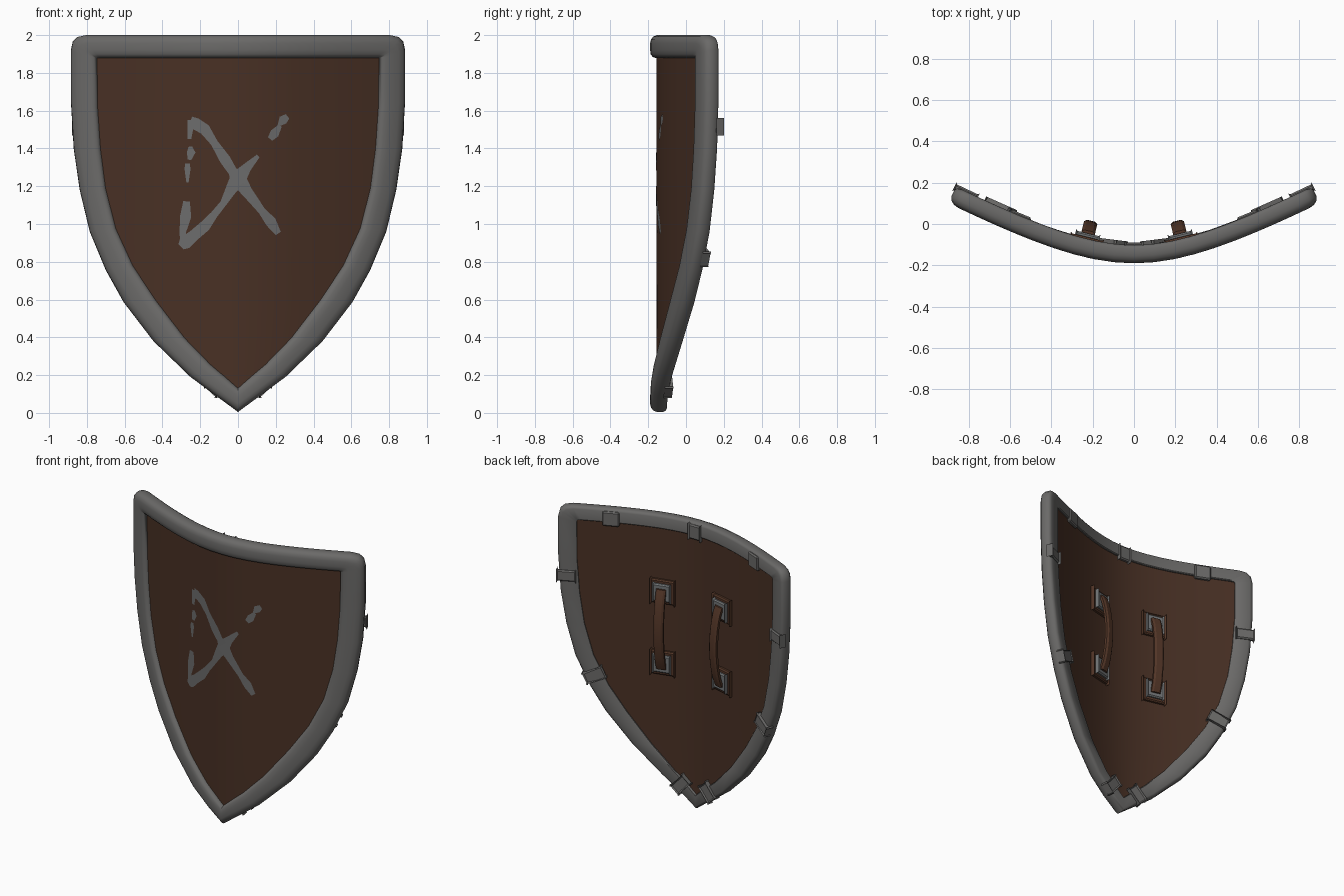
import bpy, bmesh, math
from mathutils import Vector

if "Cube" in bpy.data.objects:
    bpy.data.objects.remove(bpy.data.objects["Cube"])


def material(name, r, g, b):
    m = bpy.data.materials.new(name)
    m.diffuse_color = (r, g, b, 1)
    m.use_nodes = True
    m.node_tree.nodes["Principled BSDF"].inputs["Base Color"].default_value = m.diffuse_color
    return m


STEEL = material("grey steel", 0.145, 0.142, 0.138)
WOOD = material("dark brown wood", 0.066, 0.030, 0.018)
LEATHER = material("brown leather", 0.085, 0.036, 0.020)
PLATE = material("pale steel", 0.17, 0.18, 0.185)
PAINT = material("grey paint", 0.15, 0.15, 0.15)

A, B = 0.55, 0.5  # bend of the shield


def frame(x):
    """Surface point y, sideways tangent and backward normal at x."""
    r = math.sqrt(x * x + B * B)
    k = A * x / r
    t = Vector((1, k, 0)).normalized()
    return -0.19 + A * (r - B), t, Vector((-t.y, t.x, 0))


def bend(x, z, d):
    y, t, n = frame(x)
    return Vector((x, y, z)) + n * d


def finish(name, bm, mat, angle=35, recalc=True):
    bmesh.ops.remove_doubles(bm, verts=bm.verts, dist=1e-5)
    if recalc:
        bmesh.ops.recalc_face_normals(bm, faces=bm.faces)
    me = bpy.data.meshes.new(name)
    bm.to_mesh(me)
    bm.free()
    ob = bpy.data.objects.new(name, me)
    bpy.context.collection.objects.link(ob)
    me.materials.append(mat)
    bpy.ops.object.select_all(action='DESELECT')
    ob.select_set(True)
    bpy.context.view_layer.objects.active = ob
    bpy.ops.object.shade_smooth_by_angle(angle=math.radians(angle))
    return ob


def block(name, x, z, d0, d1, w, h, mat, ang=0, bevel=0.008):
    """Bevelled block lying on the bent surface between depths d0 and d1."""
    y, t, n = frame(x)
    u = t * math.cos(ang) + Vector((0, 0, math.sin(ang)))
    v = -t * math.sin(ang) + Vector((0, 0, math.cos(ang)))
    c = bend(x, z, (d0 + d1) / 2)
    bm = bmesh.new()
    bmesh.ops.create_cube(bm, size=1)
    for p in bm.verts:
        p.co = c + u * (p.co.x * w) + v * (p.co.y * h) + n * (p.co.z * (d1 - d0))
    bmesh.ops.bevel(bm, geom=bm.edges[:], offset=bevel, segments=1, affect='EDGES')
    return finish(name, bm, mat, 30)


# half outline, top centre to bottom tip: outer and inner edge of the rim
top = [0, 0.1, 0.2, 0.3, 0.4, 0.5, 0.6, 0.7]
outer = [(x, 2.0) for x in top] + [
    (0.82, 2.0), (0.865, 1.99), (0.89, 1.965), (0.9, 1.92), (0.9, 1.65), (0.885, 1.4),
    (0.853, 1.18), (0.80, 0.96), (0.715, 0.757), (0.62, 0.587), (0.46, 0.38),
    (0.26, 0.19), (0.12, 0.09), (0, 0.005)]
inner = [(x * 0.93, 1.88) for x in top] + [
    (0.74, 1.88), (0.76, 1.88), (0.76, 1.88), (0.76, 1.88), (0.757, 1.62), (0.742, 1.4),
    (0.715, 1.19), (0.66, 0.975), (0.57, 0.78), (0.45, 0.60), (0.29, 0.395),
    (0.15, 0.255), (0.07, 0.19), (0, 0.13)]


def across(i, t):
    (a, b), (c, d) = outer[i], inner[i]
    return a + (c - a) * t, b + (d - b) * t


# rim: rounded cross-section (t across rim, depth) swept round the outline
section = [(1, 0.045), (1, 0.025), (0.95, 0.012), (0.84, 0.003), (0.65, 0), (0.35, 0),
           (0.18, 0.005), (0.07, 0.016), (0.0, 0.035), (0.0, 0.07), (0.05, 0.082),
           (0.14, 0.088), (0.74, 0.088), (0.78, 0.083), (0.78, 0.05)]
n = len(outer)
stations = [(i, 1) for i in range(n)] + [(i, -1) for i in range(n - 2, 0, -1)]
bm = bmesh.new()
rings = []
for i, s in stations:
    ring = []
    for t, d in section:
        x, z = across(i, t)
        p = bend(x, z, d)
        ring.append(bm.verts.new((p.x * s, p.y, p.z)))
    rings.append(ring)
for a, b in zip(rings, rings[1:] + rings[:1]):
    for j in range(len(section)):
        k = (j + 1) % len(section)
        bm.faces.new((a[j], a[k], b[k], b[j]))
finish("rim", bm, STEEL, 40)

# wooden board: front and back bent sheets whose edges hide inside the rim
bm = bmesh.new()
COLS = 24
rows = [across(i, 0.6) for i in range(8, n)]
for d in (0.033, 0.074):
    grid = [[bm.verts.new(bend(x * (2 * c / COLS - 1), z, d)) for c in range(COLS + 1)]
            for x, z in rows]
    for a, b in zip(grid, grid[1:]):
        for c in range(COLS):
            f = bm.faces.new((a[c], a[c + 1], b[c + 1], b[c]))
            f.normal_update()
            if (f.normal.y > 0) != (d > 0.05):
                f.normal_flip()
finish("board", bm, WOOD, 40, recalc=False)

# worn painted cross: strokes of (x, z, half width) in hundredths
strokes = [
    [(-31, 88, 2), (-29, 90, 3.6), (-24, 94, 3), (-18, 99, 3), (-13, 105, 2), (-8, 111, 1.8),
     (-4, 118, 3), (0, 124, 4.5), (5, 130, 2.5), (11, 136, 1)],
    [(-26, 154, 3), (-23, 153, 3.2), (-18, 150, 3), (-13, 143, 2), (-7, 134, 3), (-3, 128, 2.5),
     (0, 124, 4.5), (5, 117, 3), (13, 107, 2), (18, 101, 3), (22, 95, 1.6)],
    [(-28, 112, 1.8), (-28.5, 104, 3), (-30, 96, 1.8), (-30, 89, 1.5)],
    [(-25.5, 155, 2), (-26.5, 145, 1)],
    [(-26, 141, 1), (-25.5, 138, 2.3), (-26.5, 134, 1)],
    [(-27.5, 132, 1.3), (-27.5, 129, 1.6), (-27.5, 122, 0.6)],
    [(17.5, 145, 1.5), (20, 148, 2.5), (23, 152, 1)],
    [(22, 152, 0.5), (24.5, 155, 2.5), (27, 157, 1.5)]]
bm = bmesh.new()
for s in strokes:
    pairs = []
    for i, (x, z, w) in enumerate(s):
        a, b = s[max(i - 1, 0)], s[min(i + 1, len(s) - 1)]
        side = Vector((a[1] - b[1], b[0] - a[0])).normalized() * w
        pairs.append([bm.verts.new(bend((x + side.x * q) / 100, (z + side.y * q) / 100, 0.030))
                      for q in (1, -1)])
    for a, b in zip(pairs, pairs[1:]):
        f = bm.faces.new((a[0], a[1], b[1], b[0]))
        f.normal_update()
        if f.normal.y > 0:
            f.normal_flip()
finish("painted_cross", bm, PAINT, 40, recalc=False)

# clasps over the back of the rim: x, z, length across the rim, width, angle
block("clasp_top_centre", 0, 1.935, 0.07, 0.1, 0.09, 0.10, STEEL)
for s, tag in ((1, "right"), (-1, "left")):
    for name, x, z, l, w, ang in (("top", 0.585, 1.935, 0.10, 0.11, 90),
                                  ("side", 0.85, 1.515, 0.125, 0.075, 0),
                                  ("lower", 0.685, 0.84, 0.13, 0.075, -25),
                                  ("tip", 0.115, 0.155, 0.12, 0.075, -48)):
        block(f"clasp_{name}_{tag}", s * x, z, 0.07, 0.1, l, w, STEEL, s * math.radians(ang))

    # grip: two stepped mounts joined by an arched strap
    gx, z0, z1 = 0.25 * s, 0.975, 1.47
    for z, end in ((z0, "lower"), (z1, "upper")):
        block(f"mount_base_{end}_{tag}", gx, z, 0.06, 0.097, 0.165, 0.165, LEATHER)
        block(f"mount_plate_{end}_{tag}", gx, z, 0.09, 0.115, 0.12, 0.12, PLATE)
    y, t, nrm = frame(gx)
    bm = bmesh.new()
    rings = []
    for i in range(13):
        q = i / 12
        d = 0.115 + 0.05 * math.sin(math.pi * q) ** 0.7
        c = bend(gx, z0 - 0.03 + q * (z1 - z0 + 0.06), d)
        rings.append([bm.verts.new(c + t * u + nrm * v) for u, v in
                      ((-0.033, -0.012), (0.033, -0.012), (0.033, 0.004),
                       (0.02, 0.013), (-0.02, 0.013), (-0.033, 0.004))])
    for a, b in zip(rings, rings[1:]):
        for j in range(6):
            k = (j + 1) % 6
            bm.faces.new((a[j], a[k], b[k], b[j]))
    bm.faces.new(rings[0])
    bm.faces.new(rings[-1])
    finish(f"grip_strap_{tag}", bm, LEATHER, 30)
